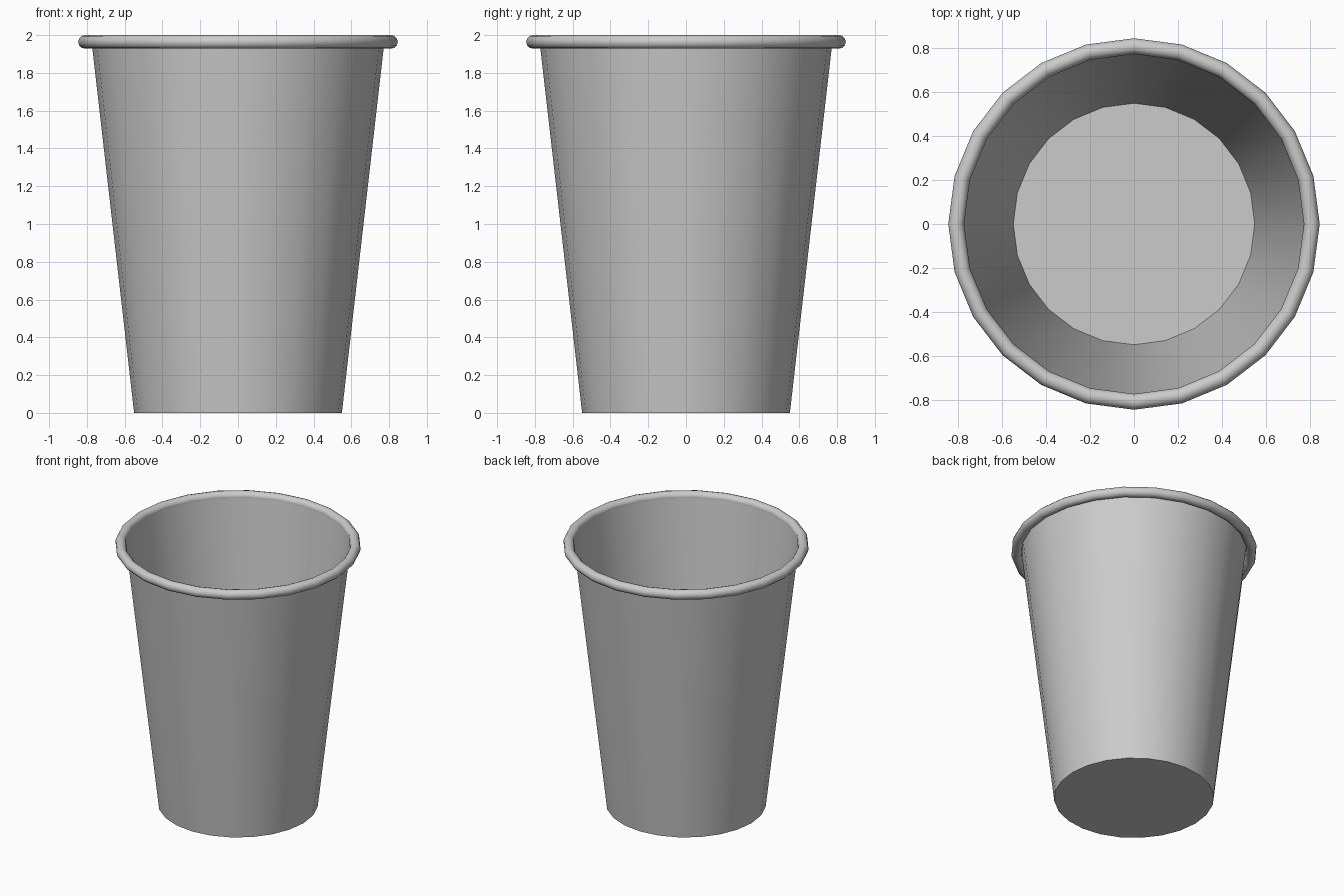
import bpy, bmesh, math

if "Cube" in bpy.data.objects:
    bpy.data.objects.remove(bpy.data.objects["Cube"])

SIDES = 24
BASE_R, TOP_R = 0.55, 0.775      # wall radii
RIM_R, RIM_T = 0.81, 0.036       # rolled rim: ring radius and thickness radius
RIM_Z = 2.0 - RIM_T

grey = bpy.data.materials.new("light_grey")
grey.diffuse_color = (0.6, 0.6, 0.6, 1)
grey.use_nodes = True
grey.node_tree.nodes["Principled BSDF"].inputs["Base Color"].default_value = grey.diffuse_color


def finish(obj):
    obj.data.materials.append(grey)
    bpy.ops.object.select_all(action='DESELECT')
    obj.select_set(True)
    bpy.context.view_layer.objects.active = obj
    bpy.ops.object.shade_smooth_by_angle(angle=math.radians(50))


# Thin tapered wall with a flat floor, open at the top
bm = bmesh.new()
bmesh.ops.create_cone(bm, segments=SIDES, cap_ends=True, radius1=BASE_R,
                      radius2=TOP_R, depth=RIM_Z)
bmesh.ops.translate(bm, verts=bm.verts, vec=(0, 0, RIM_Z / 2))
bmesh.ops.delete(bm, geom=[f for f in bm.faces if f.normal.z > 0.9],
                 context='FACES_ONLY')
mesh = bpy.data.meshes.new("cup_body")
bm.to_mesh(mesh)
bm.free()
body = bpy.data.objects.new("cup_body", mesh)
bpy.context.collection.objects.link(body)
finish(body)

# Rolled rim
bpy.ops.mesh.primitive_torus_add(major_segments=SIDES, minor_segments=12,
                                 major_radius=RIM_R, minor_radius=RIM_T,
                                 location=(0, 0, RIM_Z))
rim = bpy.context.object
rim.name = "rolled_rim"
finish(rim)
